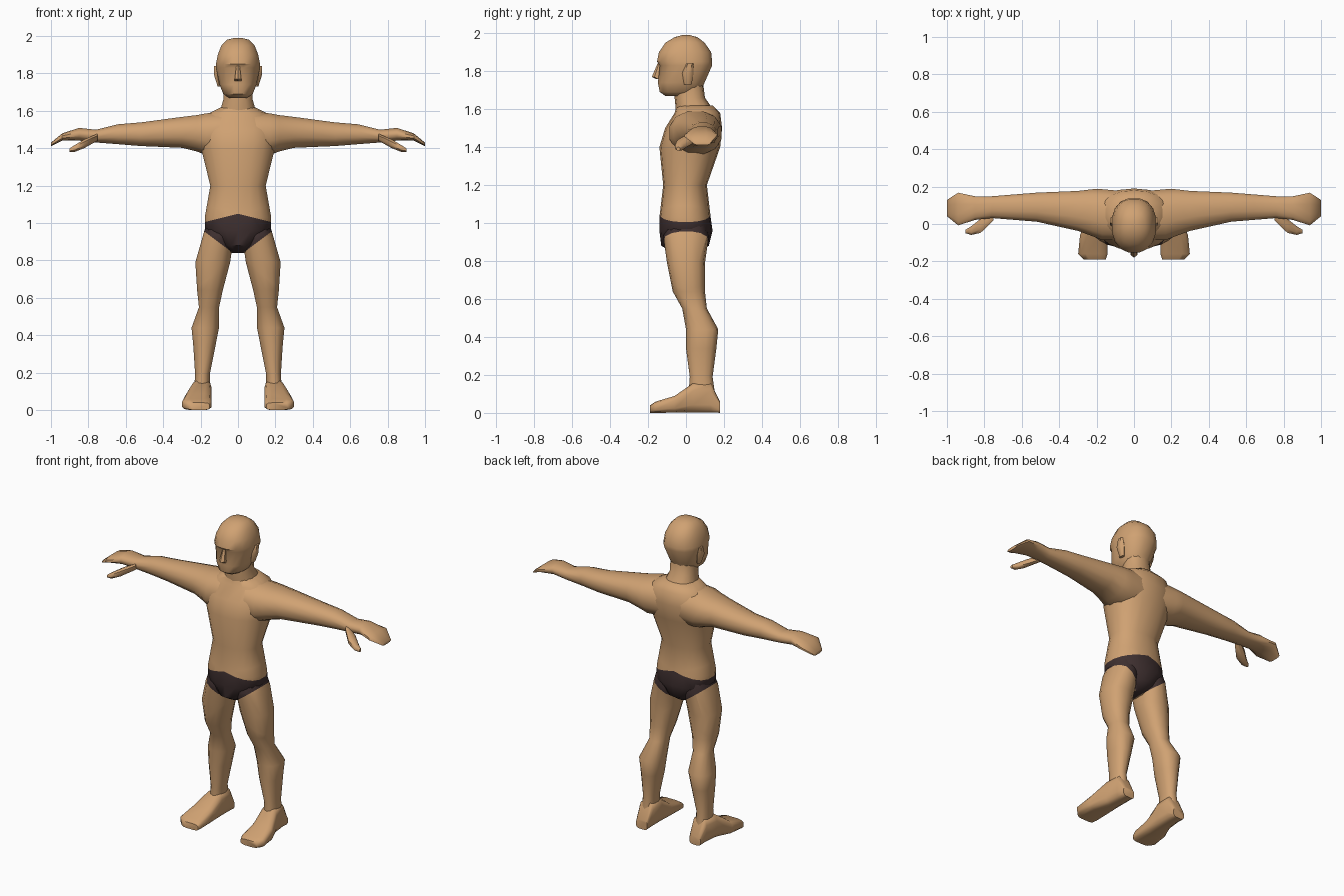
import bpy
import bmesh
import math

if "Cube" in bpy.data.objects:
    bpy.data.objects.remove(bpy.data.objects["Cube"], do_unlink=True)


def make_material(name, rgb):
    material = bpy.data.materials.new(name)
    material.use_nodes = True
    colour = (*rgb, 1)
    material.diffuse_color = colour
    shader = material.node_tree.nodes["Principled BSDF"]
    shader.inputs["Base Color"].default_value = colour
    return material


skin = make_material("skin", (.63, .36, .17))
fabric = make_material("dark_fabric", (.05, .03, .03))

# Brief outline: waistband and leg opening both run toward the hip
WAIST_HEIGHT, WAIST_SLOPE = 1.05, .25
OPENING_HEIGHT, OPENING_SLOPE = .82, .75


def cut_briefs(bm):
    planes = [((0, 0, 0), (1, 0, 0))]
    for side in (-1, 1):
        planes.append(((0, 0, WAIST_HEIGHT), (side * WAIST_SLOPE, 0, 1)))
        planes.append(((0, 0, OPENING_HEIGHT), (-side * OPENING_SLOPE, 0, 1)))
    for point, normal in planes:
        geometry = bm.verts[:] + bm.edges[:] + bm.faces[:]
        bmesh.ops.bisect_plane(bm, geom=geometry, plane_co=point, plane_no=normal, dist=1e-5)
    for face in bm.faces:
        centre = face.calc_center_median()
        below_waist = centre.z + WAIST_SLOPE * abs(centre.x) < WAIST_HEIGHT
        above_opening = centre.z - OPENING_SLOPE * abs(centre.x) > OPENING_HEIGHT
        face.material_index = int(below_waist and above_opening)


def finish(name, bm, briefs, sharp_angle):
    if briefs:
        cut_briefs(bm)
    bmesh.ops.recalc_face_normals(bm, faces=bm.faces[:])
    mesh = bpy.data.meshes.new(name)
    bm.to_mesh(mesh)
    bm.free()
    mesh.materials.append(skin)
    if briefs:
        mesh.materials.append(fabric)
    for polygon in mesh.polygons:
        polygon.use_smooth = True
    mesh.set_sharp_from_angle(angle=math.radians(sharp_angle))
    part = bpy.data.objects.new(name, mesh)
    bpy.context.collection.objects.link(part)


def squared(value, power):
    """Push a sine or cosine outward so that an ellipse becomes boxier."""
    return math.copysign(abs(value) ** (2 / power), value)


def place(axis, along, a, b):
    if axis == "x":
        return along, a, b
    if axis == "y":
        return a, along, b
    return a, b, along


def section_ring(bm, axis, section, side, sides, power):
    along, a_low, a_high, b_low, b_high = section
    ring = []
    for index in range(sides):
        angle = math.tau * (index + .5) / sides
        across = squared(math.cos(angle), power)
        upward = squared(math.sin(angle), power)
        a = (a_low + a_high + (a_high - a_low) * across) / 2
        b = (b_low + b_high + (b_high - b_low) * upward) / 2
        x, y, z = place(axis, along, a, b)
        ring.append(bm.verts.new((x * side, y, z)))
    return ring


def loft(name, axis, sections, side=1, sides=14, power=2.3, briefs=False, sharp_angle=50):
    """Skin sections: position on the axis, then low and high on the other two."""
    bm = bmesh.new()
    rings = [section_ring(bm, axis, section, side, sides, power) for section in sections]
    for lower, upper in zip(rings, rings[1:]):
        for index in range(sides):
            following = (index + 1) % sides
            bm.faces.new((lower[index], lower[following], upper[following], upper[index]))
    bm.faces.new(rings[0])
    bm.faces.new(rings[-1])
    finish(name, bm, briefs, sharp_angle)


def symmetric(sections):
    """Expand height, half width, front and back into full sections."""
    return [(height, -half, half, front, back) for height, half, front, back in sections]


# Torso
loft("torso", "z", symmetric([
    (.84, .04, -.06, .06),
    (.88, .09, -.13, .12),
    (.96, .18, -.14, .14),
    (1.03, .18, -.14, .13),
    (1.2, .15, -.12, .11),
    (1.4, .2, -.14, .18),
    (1.5, .21, -.11, .19),
    (1.58, .17, -.06, .18),
    (1.62, .09, -.05, .14),
]), sides=18, briefs=True)

# Neck
loft("neck", "z", symmetric([
    (1.56, .11, -.05, .17),
    (1.66, .08, -.06, .1),
    (1.74, .08, -.06, .09),
]))

# Head with an overhanging brow
loft("head", "z", symmetric([
    (1.67, .05, -.11, .04),
    (1.69, .08, -.14, .08),
    (1.74, .1, -.15, .1),
    (1.83, .12, -.14, .14),
    (1.85, .12, -.155, .14),
    (1.9, .11, -.145, .135),
    (1.95, .09, -.11, .1),
    (1.98, .06, -.06, .06),
    (1.99, .02, -.02, .02),
]), sides=16, sharp_angle=40)

# Nose
loft("nose", "z", symmetric([
    (1.76, .02, -.16, -.12),
    (1.77, .02, -.18, -.12),
    (1.84, .01, -.15, -.12),
]), sides=6, sharp_angle=30)

for side, label in ((1, "left_"), (-1, "right_")):
    # Ear
    loft(label + "ear", "z", [
        (1.73, .09, .11, -.01, .03),
        (1.79, .09, .13, -.02, .04),
        (1.84, .1, .13, 0, .04),
    ], side, sides=6)

    # Arm and cupped hand
    loft(label + "arm", "x", [
        (.06, -.09, .18, 1.36, 1.6),
        (.17, -.09, .19, 1.36, 1.59),
        (.22, -.07, .19, 1.38, 1.58),
        (.3, -.04, .18, 1.4, 1.57),
        (.52, .01, .17, 1.41, 1.54),
        (.64, .02, .16, 1.42, 1.53),
        (.76, .03, .15, 1.43, 1.5),
        (.85, .02, .15, 1.44, 1.51),
        (.94, -.01, .17, 1.44, 1.48),
        (1, .04, .13, 1.41, 1.43),
    ], side, sides=12)

    # Thumb
    loft(label + "thumb", "x", [
        (.75, .02, .07, 1.44, 1.48),
        (.82, -.05, .03, 1.4, 1.45),
        (.87, -.06, -.01, 1.38, 1.42),
        (.9, -.05, -.03, 1.38, 1.4),
    ], side, sides=8)

    # Leg
    loft(label + "leg", "z", [
        (1, .03, .17, -.09, .1),
        (.93, .02, .19, -.12, .12),
        (.79, .04, .23, -.1, .1),
        (.64, .08, .22, -.07, .1),
        (.55, .1, .21, -.02, .11),
        (.44, .1, .25, 0, .17),
        (.34, .12, .24, 0, .16),
        (.19, .15, .23, .02, .14),
        (.05, .15, .24, .01, .16),
    ], side, briefs=True)

    # Foot
    loft(label + "foot", "y", [
        (-.19, .15, .27, 0, .04),
        (-.16, .14, .3, 0, .06),
        (-.06, .14, .29, 0, .09),
        (.04, .14, .25, 0, .16),
        (.13, .14, .24, 0, .16),
        (.18, .15, .23, 0, .06),
    ], side, sides=12, power=3.6)
